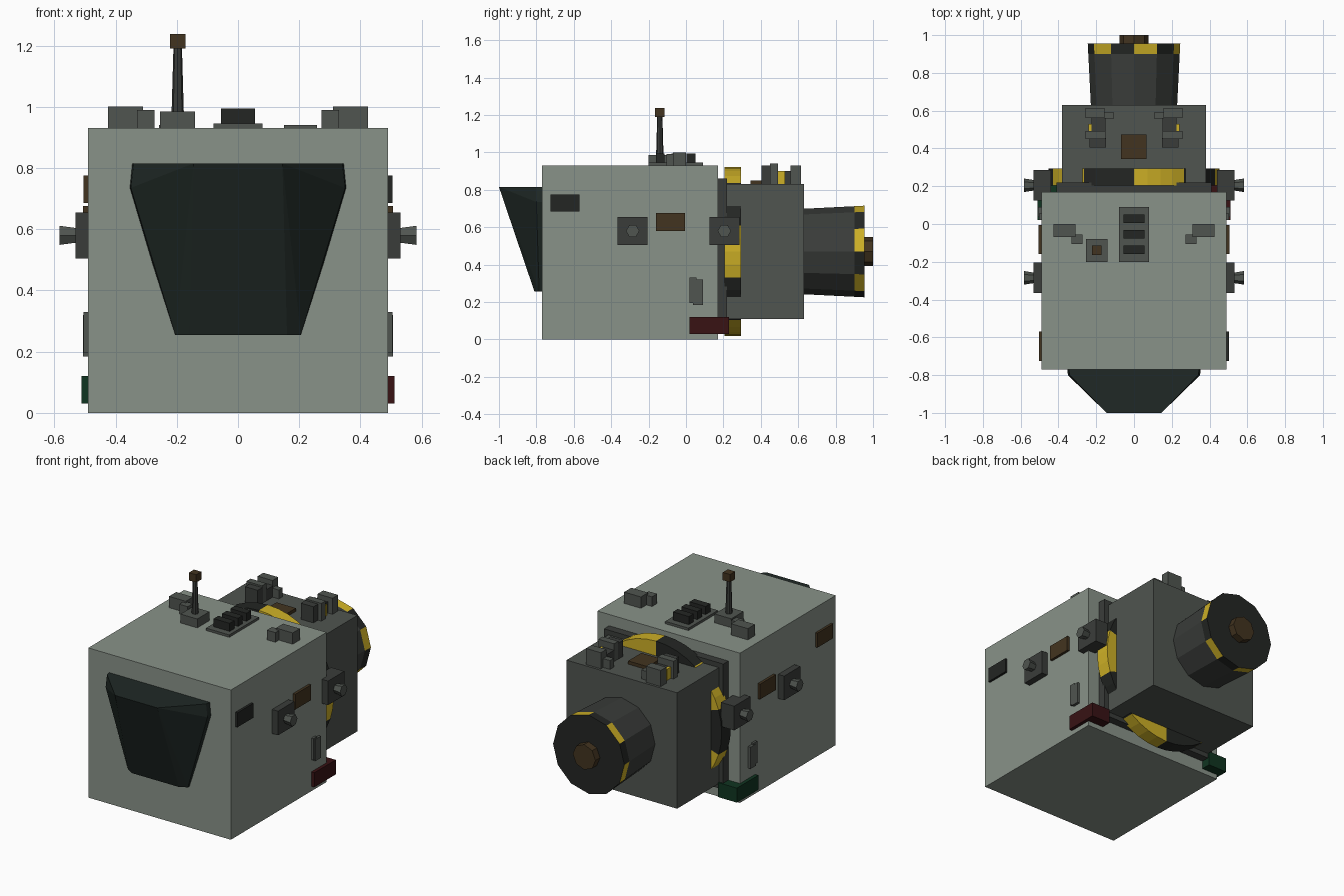
import bpy, bmesh, math
from mathutils import Matrix, Vector

if "Cube" in bpy.data.objects:
    bpy.data.objects.remove(bpy.data.objects["Cube"])


def material(name, r, g, b):
    m = bpy.data.materials.new(name)
    m.diffuse_color = (r, g, b, 1)
    m.use_nodes = True
    m.node_tree.nodes["Principled BSDF"].inputs["Base Color"].default_value = m.diffuse_color
    return m


HULL = material("hull_paint", 0.25, 0.29, 0.25)
GREY = material("mid_grey", 0.08, 0.09, 0.08)
DARK = material("dark_grey", 0.042, 0.046, 0.042)
BLACK = material("black", 0.017, 0.019, 0.017)
GLASS = material("dark_glass", 0.014, 0.022, 0.019)
YELLOW = material("hazard_yellow", 0.62, 0.44, 0.02)
BROWN = material("brown", 0.055, 0.034, 0.014)
RED = material("port_red", 0.04, 0.006, 0.007)
GREEN = material("starboard_green", 0.005, 0.035, 0.015)


def finish(name, bm, *mats):
    bmesh.ops.recalc_face_normals(bm, faces=bm.faces)
    me = bpy.data.meshes.new(name)
    bm.to_mesh(me)
    bm.free()
    for m in mats:
        me.materials.append(m)
    ob = bpy.data.objects.new(name, me)
    bpy.context.collection.objects.link(ob)
    return ob


def box(name, mat, x, y, z):
    """Box from (min, max) pairs."""
    bm = bmesh.new()
    size = [b[1] - b[0] for b in (x, y, z)]
    mid = Vector([(b[0] + b[1]) / 2 for b in (x, y, z)])
    bmesh.ops.create_cube(bm, size=1, matrix=Matrix.Translation(mid) @ Matrix.Diagonal((*size, 1)))
    return finish(name, bm, mat)


def pair(name, mat, x, y, z, left_mat=None):
    """Box on the right side plus its mirror on the left."""
    box(name + "_right", mat, x, y, z)
    box(name + "_left", left_mat or mat, (-x[1], -x[0]), y, z)


TURN = {"z": Matrix(), "y": Matrix.Rotation(-math.pi / 2, 4, "X"),
        "x": Matrix.Rotation(math.pi / 2, 4, "Y"), "-x": Matrix.Rotation(-math.pi / 2, 4, "Y")}


def cone(name, mats, base, axis, r1, r2, length, sides, pick=None):
    """Cone growing from base along axis; pick(face centre) chooses the material slot."""
    bm = bmesh.new()
    m = Matrix.Translation(base) @ TURN[axis] @ Matrix.Translation((0, 0, length / 2))
    bmesh.ops.create_cone(bm, cap_ends=True, cap_tris=bool(pick), segments=sides,
                          radius1=r1, radius2=r2, depth=length, matrix=m)
    if pick:
        for f in bm.faces:
            f.material_index = pick(f.calc_center_median())
    return finish(name, bm, *mats)


CZ = 0.47  # height of the engine axis


def stripe(step, limit=9):
    """Alternating slots around the engine axis; faces beyond the limit radius only."""
    def pick(c):
        a = math.degrees(math.atan2(c.x, c.z - CZ)) % 360
        return int(a // step) % 2
    return pick


# Hull, joining plate and engine block
box("hull", HULL, (-0.49, 0.49), (-0.77, 0.17), (0, 0.93))
box("joining_plate", DARK, (-0.41, 0.41), (0.16, 0.22), (0.08, 0.86))
box("engine_block", GREY, (-0.38, 0.38), (0.21, 0.63), (0.11, 0.83))
cone("hazard_ring", (YELLOW, BLACK), (0, 0.205, CZ), "y", 0.452, 0.452, 0.09, 40, stripe(36))

# Faceted cockpit window as a convex hull
bm = bmesh.new()
half = [(0.345, -0.77, 0.815), (0.353, -0.77, 0.735), (0.28, -0.77, 0.49), (0.205, -0.77, 0.255),
        (0.34, -0.80, 0.815), (0.35, -0.80, 0.735), (0.205, -0.785, 0.255),
        (0.145, -1.0, 0.815), (0.16, -0.81, 0.255)]
for x, y, z in half:
    bm.verts.new((x, y, z))
    bm.verts.new((-x, y, z))
bmesh.ops.convex_hull(bm, input=bm.verts)
finish("cockpit_window", bm, GLASS)

# Nozzle with striped rim and hub
cone("nozzle", (DARK,), (0, 0.62, CZ), "y", 0.228, 0.242, 0.28, 12)
cone("nozzle_rim", (YELLOW, BLACK), (0, 0.90, CZ), "y", 0.242, 0.245, 0.055, 12,
     lambda c: 1 if c.y > 0.95 or c.y < 0.905 else stripe(30)(c))
cone("nozzle_hub", (BROWN,), (0, 0.95, CZ), "y", 0.078, 0.078, 0.05, 8)

# Roof vent with three blocks
box("vent_plate", GREY, (-0.08, 0.08), (-0.20, 0.09), (0.92, 0.945))
for i in range(3):
    y = -0.16 + i * 0.082
    box(f"vent_block_{i + 1}", BLACK, (-0.055, 0.055), (y, y + 0.046), (0.94, 0.995))

# Antenna
box("antenna_base", GREY, (-0.255, -0.14), (-0.20, -0.08), (0.92, 0.985))
cone("antenna_mast", (DARK,), (-0.197, -0.14, 0.98), "z", 0.02, 0.014, 0.21, 8)
box("antenna_tip", BROWN, (-0.222, -0.172), (-0.165, -0.115), (1.19, 1.238))

# Roof boxes
pair("roof_box", GREY, (0.31, 0.425), (-0.07, 0.0), (0.92, 1.0))
pair("roof_box_small", GREY, (0.272, 0.33), (-0.105, -0.055), (0.92, 0.99))

# Engine-top machinery
box("engine_hatch", BROWN, (-0.068, 0.065), (0.345, 0.475), (0.82, 0.85))
pair("machinery_rear", GREY, (0.155, 0.257), (0.56, 0.615), (0.82, 0.93))
pair("machinery_inner", GREY, (0.108, 0.165), (0.555, 0.592), (0.82, 0.885))
pair("machinery_core", DARK, (0.15, 0.225), (0.49, 0.56), (0.82, 0.90))
pair("machinery_tag", YELLOW, (0.225, 0.24), (0.49, 0.53), (0.82, 0.90))
pair("machinery_middle", GREY, (0.15, 0.258), (0.45, 0.492), (0.82, 0.94))
pair("machinery_front", DARK, (0.148, 0.235), (0.405, 0.455), (0.82, 0.93))

# Side thrusters
for i, y in enumerate((-0.285, 0.205)):
    pair(f"thruster_box_{i + 1}", DARK, (0.44 if i else 0.48, 0.531), (y - 0.08, y + 0.08), (0.505, 0.655))
    for side, axis, s in (("right", "x", 1), ("left", "-x", -1)):
        cone(f"thruster_nozzle_{i + 1}_{side}", (GREY,), (s * 0.525, y, 0.58), axis, 0.027, 0.036, 0.058, 6)

# Side panels, handles and corner lights
pair("side_panel_front", BLACK, (0.48, 0.504), (-0.725, -0.57), (0.685, 0.775), BROWN)
pair("side_panel_middle", BROWN, (0.48, 0.506), (-0.16, -0.005), (0.58, 0.675))
pair("side_handle", GREY, (0.48, 0.504), (0.02, 0.055), (0.195, 0.33))
pair("side_handle_plate", GREY, (0.48, 0.507), (0.038, 0.09), (0.185, 0.32))
pair("corner_light_side", RED, (0.48, 0.511), (0.02, 0.23), (0.03, 0.12), GREEN)
pair("corner_light_back", RED, (0.38, 0.511), (0.16, 0.23), (0.03, 0.12), GREEN)
